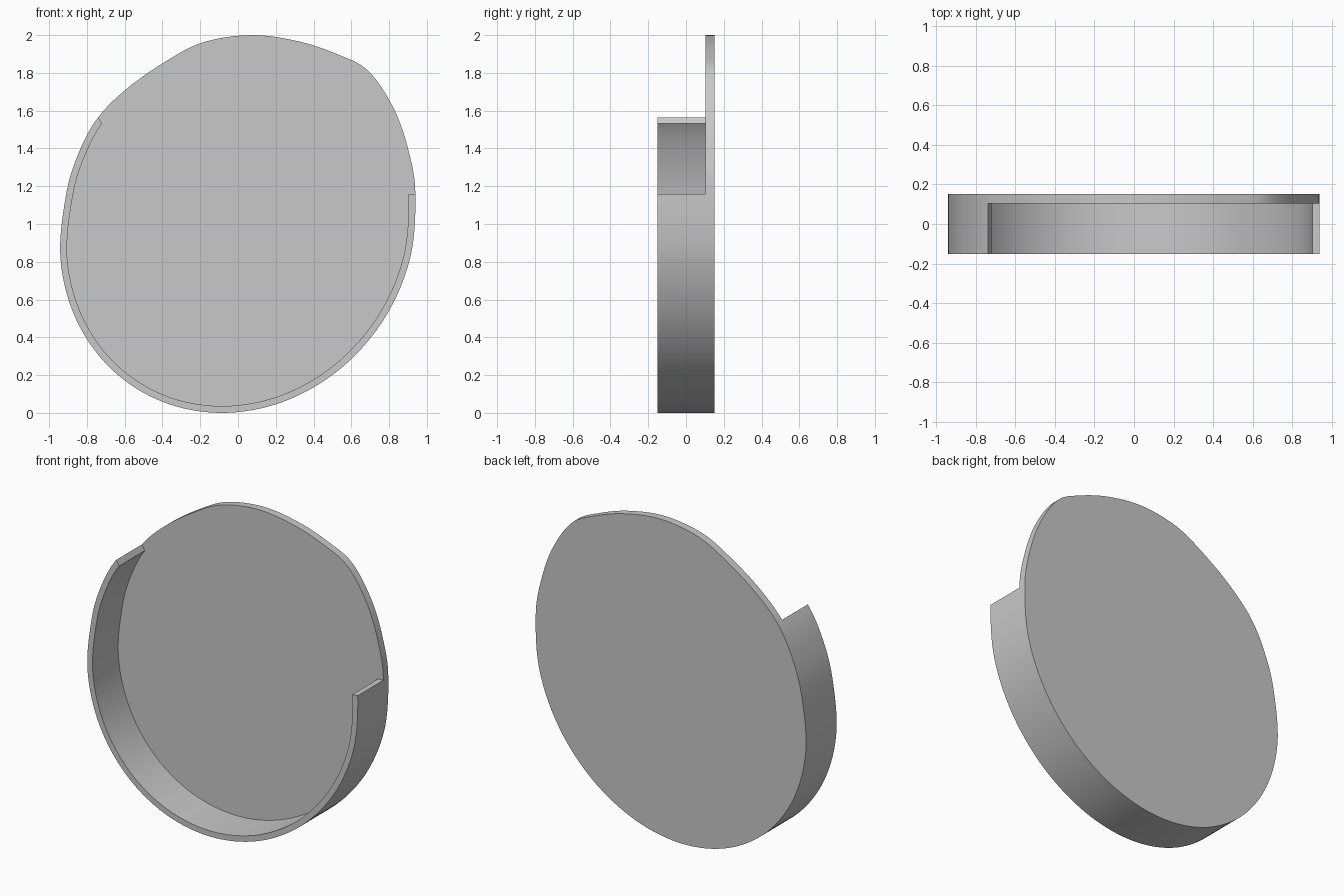
import bpy
import bmesh
from math import sin, cos, radians
from mathutils import Vector

old = bpy.data.objects.get("Cube")
if old:
    bpy.data.objects.remove(old, do_unlink=True)

BACK, PLATE_FRONT, RIM_FRONT = 0.152, 0.103, -0.152
RIM_THICKNESS = 0.036
STEPS = 8

grey = bpy.data.materials.new("light grey")
grey.use_nodes = True
colour = (0.58, 0.58, 0.58, 1)
grey.diffuse_color = colour
grey.node_tree.nodes["Principled BSDF"].inputs["Base Color"].default_value = colour

# Outline keys (x, z), counterclockwise from the upper end of the rim
keys = [(-0.74, 1.565), (-0.84, 1.385)]
for k in range(10):
    t = radians(164.8 + 20 * k)
    keys.append((0.943 * cos(t), 0.985 + 0.985 * sin(t + radians(5.2))))
rim_end = len(keys)
keys += [(0.939, 1.16), (0.90, 1.4), (0.82, 1.62), (0.69, 1.81), (0.53, 1.897),
         (0.32, 1.967), (0.07, 2.0), (-0.19, 1.96), (-0.4, 1.85), (-0.59, 1.715)]
keys = [Vector(k) for k in keys]


def smooth_loop(pts):
    """Closed smooth curve through the keys."""
    out, n = [], len(pts)
    for i in range(n):
        a, b, c, d = (pts[(i + j) % n] for j in (-1, 0, 1, 2))
        for s in range(STEPS):
            u = s / STEPS
            out.append(0.5 * (2 * b + (c - a) * u + (2 * a - 5 * b + 4 * c - d) * u ** 2
                              + (3 * b - a - 3 * c + d) * u ** 3))
    return out


def extrude_profile(name, profile, y0, y1):
    """Solid made by sweeping an x-z profile from y0 to y1."""
    bm = bmesh.new()
    face = bm.faces.new([bm.verts.new((p.x, y0, p.y)) for p in profile])
    swept = bmesh.ops.extrude_face_region(bm, geom=[face])
    verts = [g for g in swept["geom"] if isinstance(g, bmesh.types.BMVert)]
    bmesh.ops.translate(bm, verts=verts, vec=(0, y1 - y0, 0))
    bmesh.ops.recalc_face_normals(bm, faces=bm.faces)
    mesh = bpy.data.meshes.new(name)
    bm.to_mesh(mesh)
    bm.free()
    mesh.materials.append(grey)
    obj = bpy.data.objects.new(name, mesh)
    bpy.context.collection.objects.link(obj)
    bpy.ops.object.select_all(action="DESELECT")
    obj.select_set(True)
    bpy.context.view_layer.objects.active = obj
    bpy.ops.object.shade_smooth_by_angle(angle=radians(30))
    return obj


outline = smooth_loop(keys)

# Back plate
extrude_profile("back_plate", outline, PLATE_FRONT, BACK)

# Partial rim: outer edge follows the plate, inner edge is offset inwards
outer = outline[:rim_end * STEPS + 1]
inner = []
for i, p in enumerate(outer):
    tangent = (outline[i + 1] - outline[i - 1]).normalized()
    inner.append(p + RIM_THICKNESS * Vector((-tangent.y, tangent.x)))
inner[0] = outer[0] + Vector((0.02, -0.034))
extrude_profile("partial_rim", outer + inner[::-1], RIM_FRONT, PLATE_FRONT)
